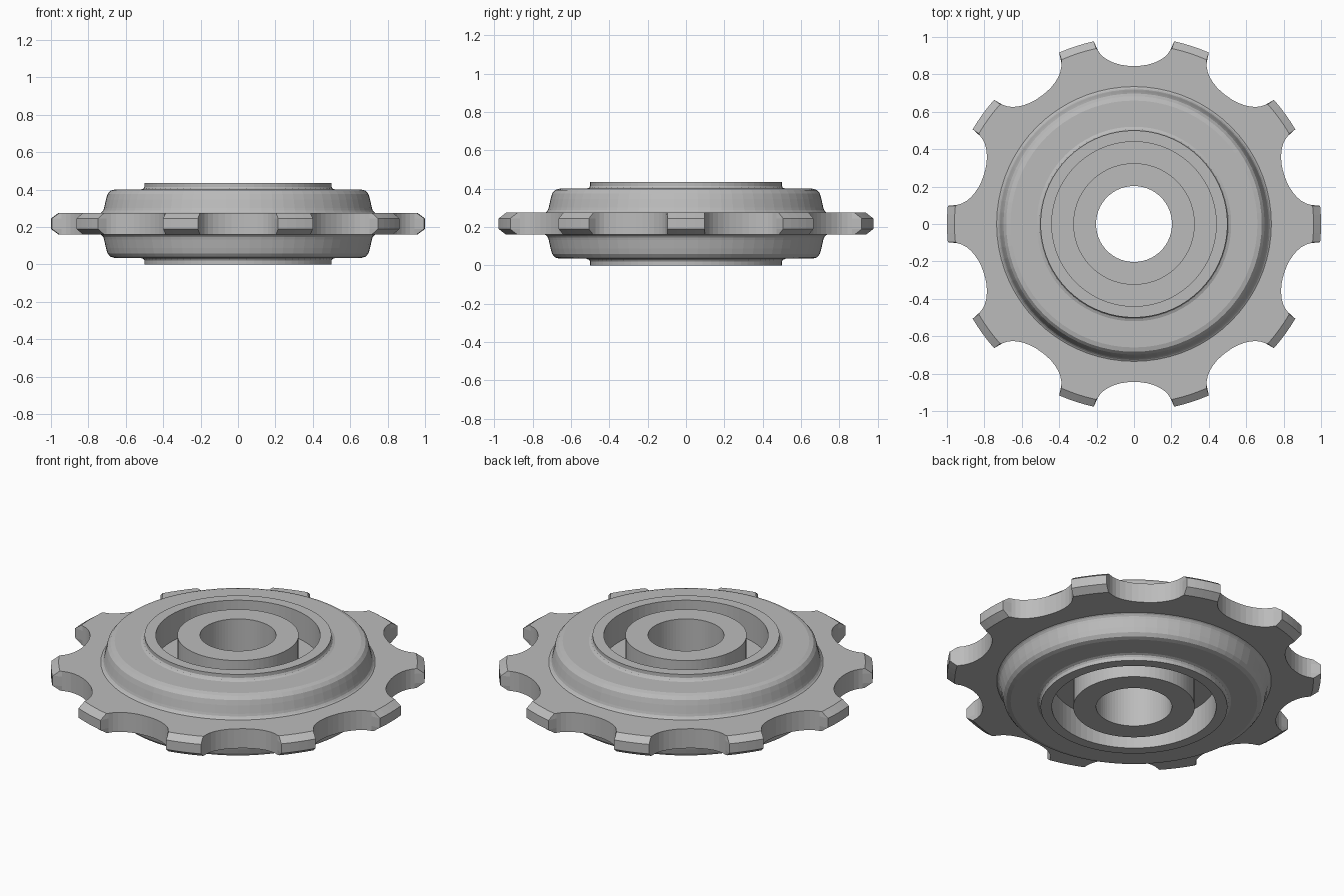
import bpy, bmesh, math

if "Cube" in bpy.data.objects:
    bpy.data.objects.remove(bpy.data.objects["Cube"])

MID = 0.2175      # height of the symmetry plane
TEETH = 10
HALF = 0.0575     # half thickness of the toothed disc

grey = bpy.data.materials.new("grey metal")
grey.diffuse_color = (0.5, 0.5, 0.5, 1)
grey.use_nodes = True
grey.node_tree.nodes["Principled BSDF"].inputs["Base Color"].default_value = grey.diffuse_color


def ring_mesh(name, loops):
    """Skin a closed series of vertex loops that all have the same length."""
    bm = bmesh.new()
    rows = [[bm.verts.new(p) for p in loop] for loop in loops]
    n = len(rows[0])
    for i, a in enumerate(rows):
        b = rows[(i + 1) % len(rows)]
        for j in range(n):
            k = (j + 1) % n
            bm.faces.new((a[j], a[k], b[k], b[j]))
    bmesh.ops.recalc_face_normals(bm, faces=bm.faces[:])
    me = bpy.data.meshes.new(name)
    bm.to_mesh(me)
    bm.free()
    me.materials.append(grey)
    ob = bpy.data.objects.new(name, me)
    bpy.context.collection.objects.link(ob)
    return ob


def circle(r, z, n=72):
    return [(r * math.cos(2 * math.pi * i / n), r * math.sin(2 * math.pi * i / n), MID + z)
            for i in range(n)]


# Hub and body: half profile (radius, height above mid plane), mirrored and lathed
half = [(.203, .2175), (.325, .2175), (.325, HALF), (.44, HALF), (.44, .2175),
        (.5, .2175), (.5, .197), (.506, .188), (.52, .1825), (.66, .1825),
        (.683, .176), (.698, .158), (.706, .13), (.716, .085), (.72, .072),
        (.727, .063), (.736, HALF - .001)]
profile = half + [(r, -z) for r, z in reversed(half)]
ring_mesh("hub_body", [circle(r, z) for r, z in profile])

# Toothed disc: half of a gap curve as (sideways, outward), repeated around
GAP = [(0, .845), (.035, .846), (.07, .851), (.105, .861), (.135, .874),
       (.16, .89), (.18, .909), (.194, .929)]


def outline(tip_r, edge, z):
    side = GAP + [edge]
    gap = [(-t, r) for t, r in reversed(side[1:])] + side
    polar = [(math.atan2(t, r), math.hypot(t, r)) for t, r in gap]
    a0 = polar[-1][0]
    a1 = 2 * math.pi / TEETH - a0
    polar += [(a0 + (a1 - a0) * k / 4, tip_r) for k in range(1, 4)]
    pts = []
    for i in range(TEETH):
        base = math.radians(18) + 2 * math.pi * i / TEETH
        pts += [(r * math.cos(base + a), r * math.sin(base + a), MID + z) for a, r in polar]
    return pts


def inner(loop, r):
    return [(x * r / math.hypot(x, y), y * r / math.hypot(x, y), z) for x, y, z in loop]


narrow = (.203, math.sqrt(.96 ** 2 - .203 ** 2))
wide = (.215, math.sqrt(1 - .215 ** 2))
top = outline(.96, narrow, HALF)
bottom = outline(.96, narrow, -HALF)
ring_mesh("toothed_disc", [inner(top, .69), top, outline(1, wide, .028),
                           outline(1, wide, -.028), bottom, inner(bottom, .69)])
